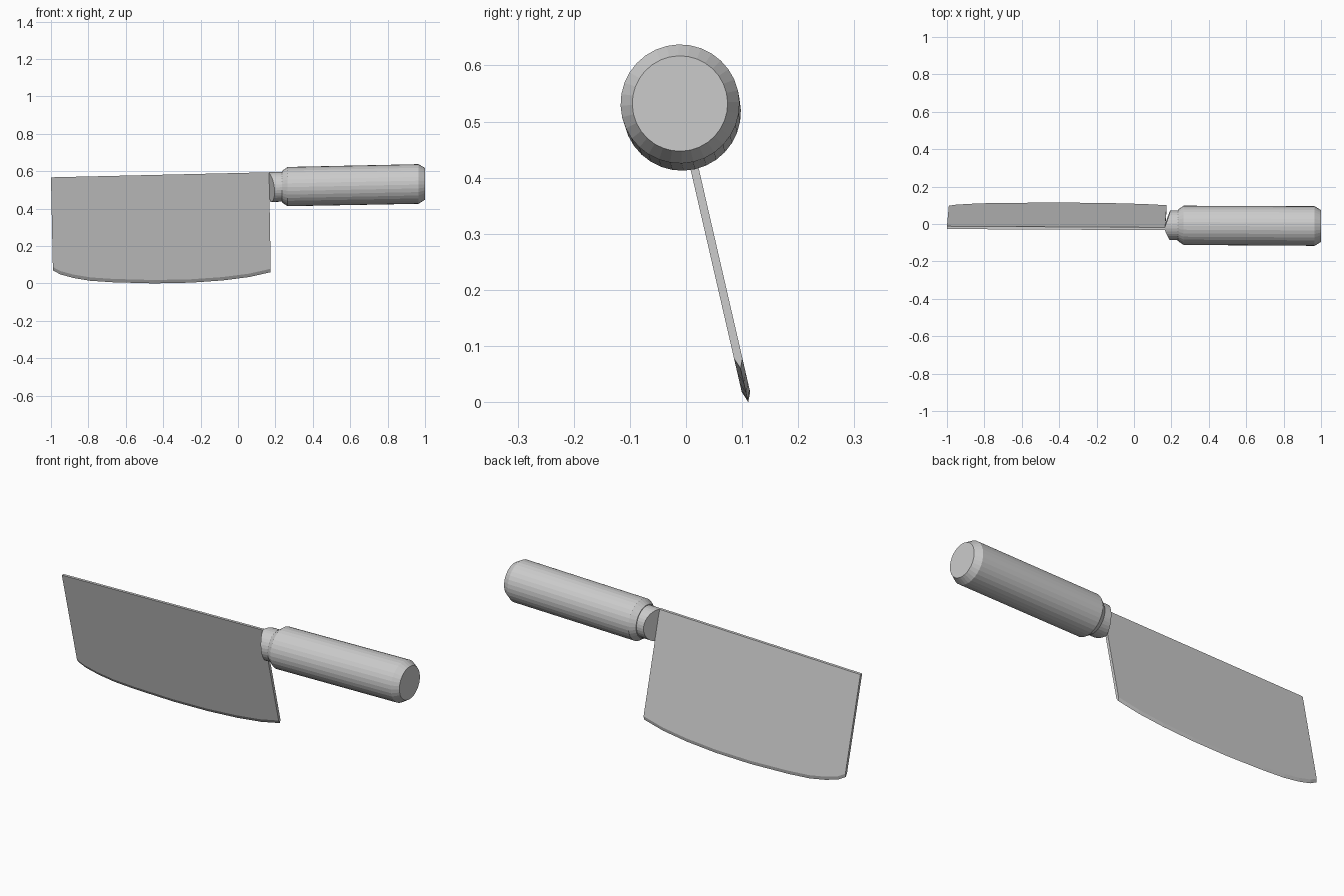
import bpy, bmesh, math

cube = bpy.data.objects.get("Cube")
if cube:
    bpy.data.objects.remove(cube)

steel = bpy.data.materials.new("light_grey")
steel.use_nodes = True
grey = (0.6, 0.6, 0.6, 1)
steel.diffuse_color = grey
steel.node_tree.nodes["Principled BSDF"].inputs["Base Color"].default_value = grey

LEAN = 0.23


def blade_y(z):
    """Centre plane of the leaning blade."""
    return 0.111 - LEAN * z


def finish(bm, name):
    bmesh.ops.recalc_face_normals(bm, faces=bm.faces)
    mesh = bpy.data.meshes.new(name)
    bm.to_mesh(mesh)
    bm.free()
    mesh.materials.append(steel)
    obj = bpy.data.objects.new(name, mesh)
    bpy.context.collection.objects.link(obj)
    return obj


def lathe(name, profile, sides=32, wedge=False):
    """Turn (x, radius) pairs around the slightly tilted handle axis."""
    bm = bmesh.new()
    rings = []
    for k, (x, r) in enumerate(profile):
        cy = -0.007 - 0.005 * (x - 0.24)
        cz = 0.517 + 0.02 * (x - 0.24)
        ring = []
        for i in range(sides):
            # Start on the blade plane so the wedge ridge joins two vertices
            a = 2 * math.pi * i / sides + math.atan(LEAN)
            y, z = cy - r * math.sin(a), cz + r * math.cos(a)
            px = x
            if wedge and k == 0:
                px += 0.35 * abs(y - blade_y(z)) + 0.05 * (0.597 - z)
            ring.append(bm.verts.new((px, y, z)))
        rings.append(ring)
    for a, b in zip(rings, rings[1:]):
        for i in range(sides):
            j = (i + 1) % sides
            bm.faces.new((a[i], a[j], b[j], b[i]))
    first, half = rings[0], sides // 2
    if wedge:
        bm.faces.new(first[:half + 1])
        bm.faces.new(first[half:] + first[:1])
    else:
        bm.faces.new(first)
    bm.faces.new(rings[-1])
    return finish(bm, name)


# Grip with chamfered ends
lathe("handle", [(0.235, 0.084), (0.265, 0.105), (0.965, 0.106), (1.0, 0.085)])

# Collar cut to a wedge where it meets the blade
lathe("collar", [(0.162, 0.08), (0.24, 0.08)], wedge=True)

# Blade: spine above, curved belly below, ground to a sharp edge
belly = [(-0.99, 0.07), (-0.95, 0.048), (-0.88, 0.029), (-0.79, 0.014),
         (-0.67, 0.006), (-0.45, 0.0), (-0.25, 0.004), (-0.08, 0.016),
         (0.06, 0.034), (0.175, 0.06)]
spine = [(0.166, 0.594), (-1.0, 0.567)]
half = 0.0075
grind = 0.018

bm = bmesh.new()
edge = [bm.verts.new((x, blade_y(z), z)) for x, z in belly]
sides = []
for s in (-1, 1):
    low = [bm.verts.new((x, blade_y(z + grind) + s * half, z + grind)) for x, z in belly]
    top = [bm.verts.new((x, blade_y(z) + s * half, z)) for x, z in spine]
    bm.faces.new(low + top)
    for i in range(len(belly) - 1):
        bm.faces.new((edge[i], edge[i + 1], low[i + 1], low[i]))
    sides.append((low, top))
(low_f, top_f), (low_b, top_b) = sides
bm.faces.new((top_f[0], top_f[1], top_b[1], top_b[0]))
bm.faces.new((edge[-1], low_f[-1], top_f[0], top_b[0], low_b[-1]))
bm.faces.new((edge[0], low_b[0], top_b[1], top_f[1], low_f[0]))
finish(bm, "blade")
